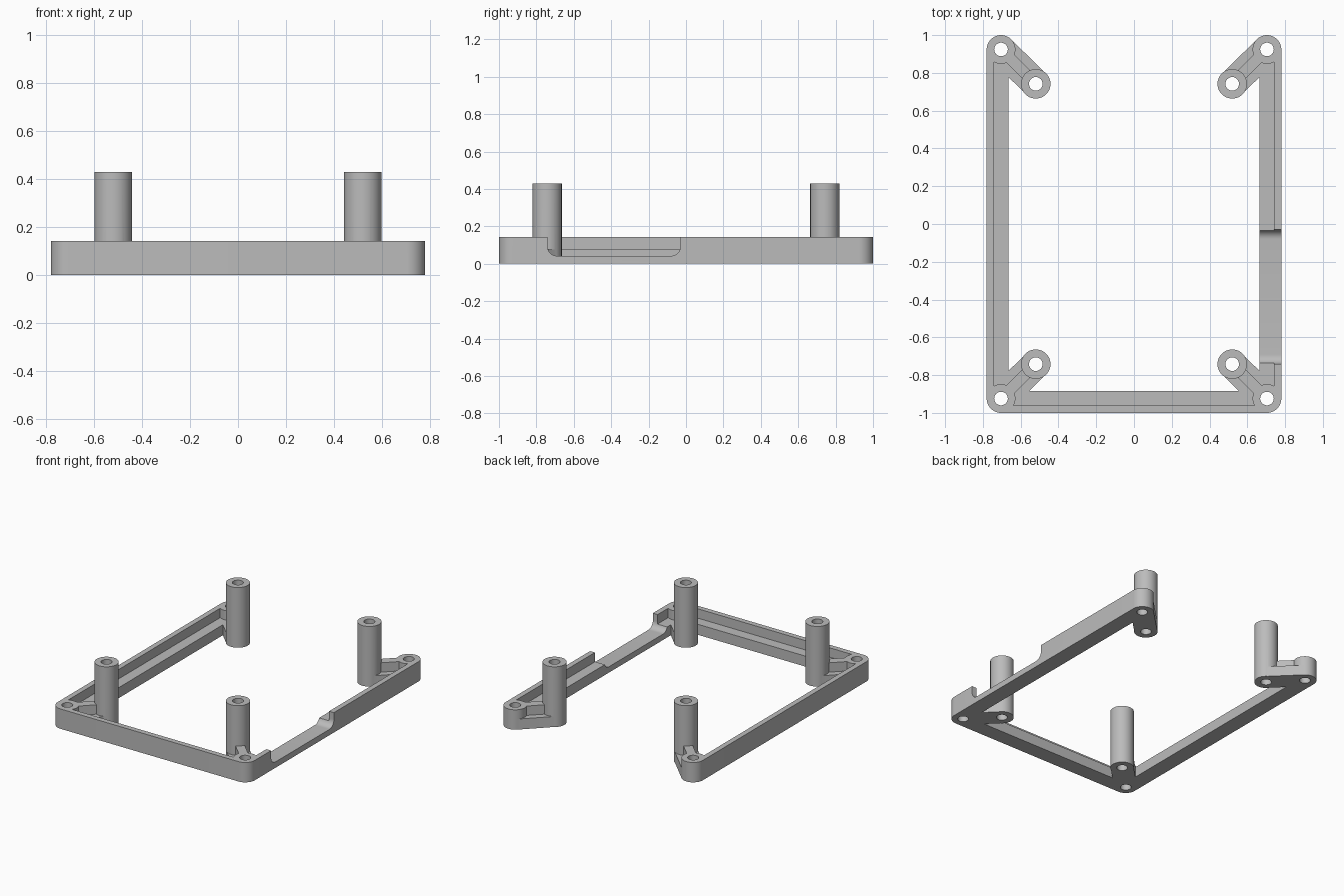
import bpy, bmesh, math
from mathutils import Vector

if "Cube" in bpy.data.objects:
    bpy.data.objects.remove(bpy.data.objects["Cube"])

# Main dimensions
CX, CY = 0.704, 0.924        # corner screw centres
PX, PY = 0.52, 0.742         # standoff centres
R, HOLE = 0.076, 0.036       # boss and hole radii
LEDGE, TOP, POST = 0.075, 0.142, 0.43
WALL, RAIL = 0.038, 0.115    # lip thickness, rail width

grey = bpy.data.materials.new("plain grey")
grey.use_nodes = True
grey.diffuse_color = (0.5, 0.5, 0.5, 1)
grey.node_tree.nodes["Principled BSDF"].inputs["Base Color"].default_value = (0.5, 0.5, 0.5, 1)


def prism(name, points, direction):
    """Extrude a closed outline of 3D points along a direction."""
    bm = bmesh.new()
    face = bm.faces.new([bm.verts.new(p) for p in points])
    out = bmesh.ops.extrude_face_region(bm, geom=[face])
    moved = [v for v in out["geom"] if isinstance(v, bmesh.types.BMVert)]
    bmesh.ops.translate(bm, verts=moved, vec=direction)
    bmesh.ops.recalc_face_normals(bm, faces=bm.faces)
    mesh = bpy.data.meshes.new(name)
    bm.to_mesh(mesh)
    bm.free()
    mesh.materials.append(grey)
    obj = bpy.data.objects.new(name, mesh)
    bpy.context.collection.objects.link(obj)
    return obj


def arc(c, r, start, end, n):
    angles = [start + (end - start) * i / n for i in range(n + 1)]
    return [(c[0] + r * math.cos(a), c[1] + r * math.sin(a)) for a in angles]


def upright(name, outline, z0, z1):
    return prism(name, [(x, y, z0) for x, y in outline], (0, 0, z1 - z0))


def cylinder(name, c, r, z0, z1, n=48):
    return upright(name, arc(c, r, 0, math.tau, n)[:-1], z0, z1)


def combine(target, other, operation):
    mod = target.modifiers.new("combine", "BOOLEAN")
    mod.operation, mod.solver, mod.object = operation, "EXACT", other
    bpy.context.view_layer.objects.active = target
    bpy.ops.object.modifier_apply(modifier=mod.name)
    bpy.data.objects.remove(other)


# L-shaped rail section: distance inward from the outer face, height
section = [(0, 0), (RAIL, 0), (RAIL, LEDGE), (WALL, LEDGE), (WALL, TOP), (0, TOP)]
ox, oy = CX + R, CY + R
parts = [prism("side_rail", [(s * (ox - d), -CY, z) for d, z in section], (0, 2 * CY, 0))
         for s in (-1, 1)]
parts.append(prism("front_rail", [(-CX, d - oy, z) for d, z in section], (2 * CX, 0, 0)))

# Corner bosses, diagonal arms with a raised rib, and standoffs
holes = []
for sx in (-1, 1):
    for sy in (-1, 1):
        c, p = Vector((sx * CX, sy * CY)), Vector((sx * PX, sy * PY))
        d = (p - c).normalized()
        a = math.atan2(d.y, d.x)
        side = Vector((-d.y, d.x)) * 0.03
        stadium = (arc(c, R, a + math.pi / 2, a + 1.5 * math.pi, 24)
                   + arc(p, R, a - math.pi / 2, a + math.pi / 2, 24))
        parts += [
            upright("arm", stadium, 0, LEDGE),
            upright("rib", [c + side, p + side, p - side, c - side], 0.02, TOP),
            cylinder("corner_boss", c, R, 0, TOP),
            cylinder("standoff", p, R + 0.002, 0, POST),
        ]
        holes += [cylinder("hole", q, HOLE, -0.1, POST + 0.1, 32) for q in (c, p)]

frame = parts[0]
for part in parts[1:]:
    combine(frame, part, "UNION")

# Round-cornered notch in one side rail
y0, y1, floor, r = -0.74, -0.03, 0.042, 0.05
outline = ([(y0, 0.3)] + arc((y0 + r, floor + r), r, math.pi, 1.5 * math.pi, 10)
           + arc((y1 - r, floor + r), r, -math.pi / 2, 0, 10) + [(y1, 0.3)])
notch = prism("notch", [(ox - RAIL - 0.01, y, z) for y, z in outline], (0.2, 0, 0))
for cutter in [notch] + holes:
    combine(frame, cutter, "DIFFERENCE")

frame.name = "mounting_frame"
bpy.ops.object.select_all(action="DESELECT")
frame.select_set(True)
bpy.context.view_layer.objects.active = frame
bpy.ops.object.shade_smooth_by_angle(angle=math.radians(30))
